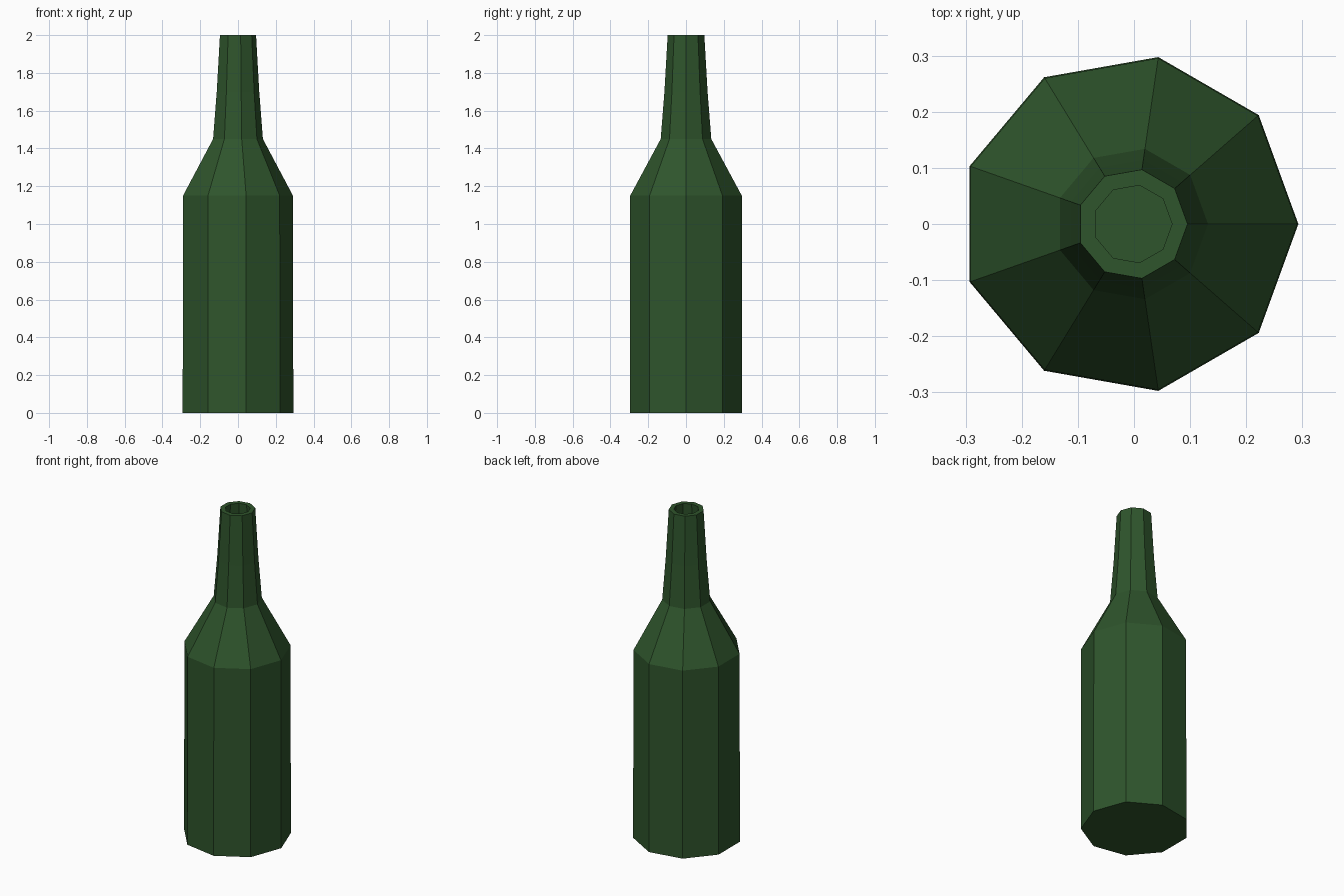
import bpy, bmesh
from math import cos, sin, pi

if "Cube" in bpy.data.objects:
    bpy.data.objects.remove(bpy.data.objects["Cube"])

SIDES = 9

# Profile (radius, height): outside going up, over the rim, inside going down
PROFILE = [
    (0.302, 0.0), (0.300, 1.15), (0.136, 1.45), (0.116, 1.70), (0.0985, 2.0),
    (0.070, 2.0), (0.087, 1.70), (0.106, 1.44), (0.270, 1.14), (0.272, 0.03),
]


def ring(bm, r, z):
    # Nine-sided ring, shifted so its width is centred on x = 0
    shift = -r * (1 - cos(pi / SIDES)) / 2
    return [bm.verts.new((shift + r * cos(2 * pi * i / SIDES),
                          r * sin(2 * pi * i / SIDES), z)) for i in range(SIDES)]


# Bottle: hollow lathed shell with closed base and inner floor
bm = bmesh.new()
rings = [ring(bm, r, z) for r, z in PROFILE]
for a, b in zip(rings, rings[1:]):
    for i in range(SIDES):
        j = (i + 1) % SIDES
        bm.faces.new((a[i], a[j], b[j], b[i]))
bm.faces.new(rings[0][::-1])
bm.faces.new(rings[-1])
bmesh.ops.recalc_face_normals(bm, faces=bm.faces)

mesh = bpy.data.meshes.new("bottle")
bm.to_mesh(mesh)
bm.free()
bottle = bpy.data.objects.new("bottle", mesh)
bpy.context.collection.objects.link(bottle)

# Dark green glass
glass = bpy.data.materials.new("green_glass")
glass.diffuse_color = (0.028, 0.09, 0.025, 1)
glass.use_nodes = True
glass.node_tree.nodes["Principled BSDF"].inputs["Base Color"].default_value = glass.diffuse_color
mesh.materials.append(glass)
